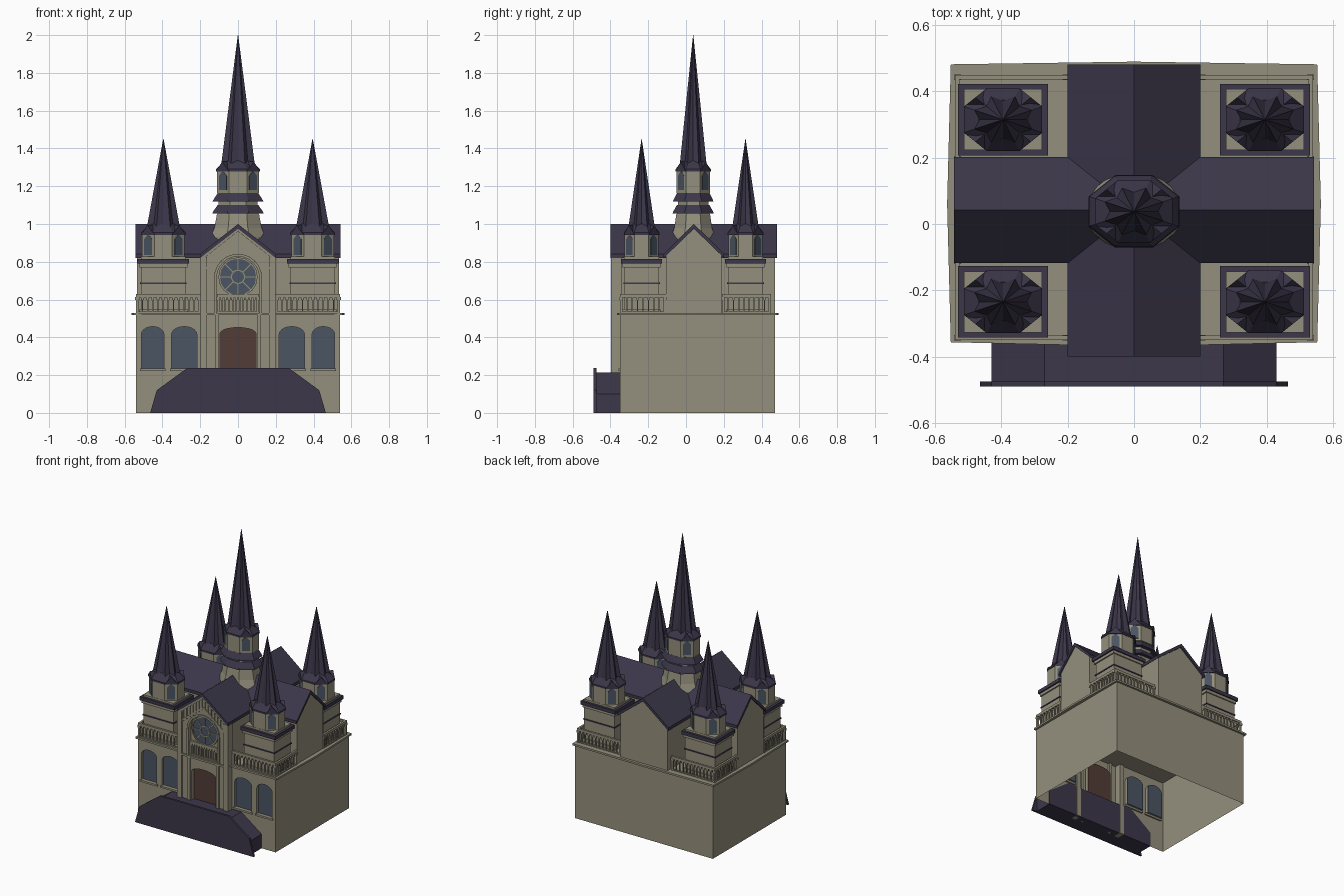
import bpy, bmesh
from math import sin, cos, pi

if "Cube" in bpy.data.objects:
    bpy.data.objects.remove(bpy.data.objects["Cube"])

def material(name, rgb):
    m = bpy.data.materials.new(name)
    m.diffuse_color = (*rgb, 1)
    m.use_nodes = True
    m.node_tree.nodes["Principled BSDF"].inputs["Base Color"].default_value = m.diffuse_color
    return m

STONE = material("stone", (0.30, 0.28, 0.205))
SLATE = material("slate", (0.045, 0.038, 0.068))
GLASS = material("glass", (0.07, 0.09, 0.125))
WOOD = material("wood", (0.085, 0.045, 0.038))


class Part:
    """Collects lofted solids into one named object."""
    def __init__(self, name, mat):
        self.name, self.mat, self.bm = name, mat, bmesh.new()

    def loft(self, *loops):
        rings = [[self.bm.verts.new(p) for p in l] for l in loops]
        n = len(rings[0])
        for a, b in zip(rings, rings[1:]):
            for i in range(n):
                j = (i + 1) % n
                self.bm.faces.new((a[i], a[j], b[j], b[i]))
        self.bm.faces.new(rings[0][::-1])
        self.bm.faces.new(rings[-1])

    def prism(self, axis, pts, lo, hi):
        put = {'x': lambda p, d: (d, p[0], p[1]), 'y': lambda p, d: (p[0], d, p[1]),
               'z': lambda p, d: (p[0], p[1], d)}[axis]
        self.loft([put(p, lo) for p in pts], [put(p, hi) for p in pts])

    def box(self, x0, x1, y0, y1, z0, z1):
        self.prism('z', [(x0, y0), (x1, y0), (x1, y1), (x0, y1)], z0, z1)

    def bar(self, p, q, w, y0, y1):
        dx, dz = q[0] - p[0], q[1] - p[1]
        l = (dx * dx + dz * dz) ** 0.5
        ox, oz = -dz / l * w / 2, dx / l * w / 2
        self.prism('y', [(p[0] + ox, p[1] + oz), (q[0] + ox, q[1] + oz),
                         (q[0] - ox, q[1] - oz), (p[0] - ox, p[1] - oz)], y0, y1)

    def done(self):
        bmesh.ops.recalc_face_normals(self.bm, faces=self.bm.faces)
        me = bpy.data.meshes.new(self.name)
        self.bm.to_mesh(me)
        me.materials.append(self.mat)
        ob = bpy.data.objects.new(self.name, me)
        bpy.context.collection.objects.link(ob)
        return ob


def arch(cx, hw, z0, zs, z1, n=10):
    return [(cx - hw, z0), (cx + hw, z0)] + \
        [(cx + hw * cos(pi * i / n), zs + (z1 - zs) * sin(pi * i / n)) for i in range(n + 1)]

def octagon(cx, cy, hw, z, star=None):
    n, r = (16, hw / cos(pi / 8)) if star else (8, hw / cos(pi / 8))
    return [(cx + r * (star if star and i % 2 else 1) * cos(pi / 8 + 2 * pi * i / n),
             cy + 0.8 * r * (star if star and i % 2 else 1) * sin(pi / 8 + 2 * pi * i / n), z)
            for i in range(n)]

def carve(ob, cutter, open_bottom=False):
    mod = ob.modifiers.new("carve", 'BOOLEAN')
    mod.operation, mod.solver, mod.object = 'DIFFERENCE', 'EXACT', cutter
    me = bpy.data.meshes.new_from_object(ob.evaluated_get(bpy.context.evaluated_depsgraph_get()))
    ob.modifiers.clear()
    ob.data = me
    bpy.data.objects.remove(cutter)
    if open_bottom:
        bm = bmesh.new()
        bm.from_mesh(me)
        bmesh.ops.delete(bm, geom=[f for f in bm.faces if f.normal.z < -0.9
                                   and f.calc_center_median().z < 0.01], context='FACES')
        bm.to_mesh(me)


# Lower hall with projecting centre bay, pocketed for windows and door
hall = Part("hall", STONE)
hall.prism('z', [(-.54, -.35), (-.19, -.35), (-.19, -.385), (.19, -.385), (.19, -.35),
                 (.54, -.35), (.54, .47), (-.54, .47)], 0, .52)
hall_ob = hall.done()
cut = Part("opening_cutter", STONE)
panes, door = Part("front_windows", GLASS), Part("door", WOOD)
sills = Part("window_sills", STONE)
for s in (-1, 1):
    for cx, hw in ((.285, .067), (.452, .06)):
        cut.prism('y', arch(s * cx, hw, .235, .415, .457), -.4, -.33)
        panes.prism('y', arch(s * cx, hw, .235, .415, .457), -.333, -.327)
        sills.box(s * cx - hw - .008, s * cx + hw + .008, -.358, -.34, .222, .235)
cut.prism('y', arch(0, .095, .05, .42, .452), -.42, -.355)
door.prism('y', arch(0, .095, .05, .42, .452), -.358, -.352)
for p in (panes, door, sills):
    p.done()
carve(hall_ob, cut.done(), True)

# Porch block and its front plate
porch = Part("porch", SLATE)
for pts, a, b in (([(.43, 0), (.43, .1), (.27, .215)], -.476, -.345),
                  ([(.465, 0), (.43, .12), (.27, .237)], -.49, -.475)):
    porch.prism('y', pts + [(-x, z) for x, z in pts[::-1]], a, b)
porch.done()

# Ledge around the hall top
ledge = Part("ledge", STONE)
ledge.prism('z', [(-.553, -.357), (-.2, -.365), (.2, -.365), (.553, -.357), (.564, .06),
                  (.553, .482), (0, .49), (-.553, .482), (-.564, .06)], .517, .53)
ledge.box(-.2, .2, -.396, -.36, .517, .53)
ledge.done()

# Cross-shaped upper walls; the nave front has an arched recess
nave = Part("nave_walls", STONE)
nave.prism('y', [(-.185, .52), (.185, .52), (.185, .84), (0, .985), (-.185, .84)], -.385, .47)
nave_ob = nave.done()
cut = Part("recess_cutter", STONE)
cut.prism('y', arch(0, .115, .535, .715, .83, 16), -.42, -.36)
carve(nave_ob, cut.done())
transept = Part("transept_walls", STONE)
transept.prism('x', [(-.105, .52), (.188, .52), (.188, .84), (.042, .985), (-.105, .84)], -.535, .535)
transept.done()

# Crossing gable roofs
roof = Part("roofs", SLATE)
for axis, c, h, a, b in (('y', 0, .2, -.4, .482), ('x', .042, .16, -.543, .543)):
    roof.prism(axis, [(c - h, .842), (c, 1.0), (c + h, .842), (c + h, .82), (c, .975), (c - h, .82)], a, b)
roof.done()

# Front gable trim: pilasters, raking moulding and small ribs
trim = Part("front_trim", STONE)
for s in (-1, 1):
    trim.box(s * .182 - .017, s * .182 + .017, -.397, -.34, 0, .825)
    trim.box(s * .113 - .01, s * .113 + .01, -.393, -.37, 0, .517)
    trim.bar((0, .972), (s * .19, .822), .018, -.396, -.38)
    trim.bar((0, .895), (s * .165, .765), .01, -.392, -.38)
    for i in range(7):
        x = .012 + i * .024
        trim.box(s * x - .004, s * x + .004, -.391, -.38, .885 - x * .79, .965 - x * .79)
a = [(.12 * cos(pi * i / 12), .715 + .12 * sin(pi * i / 12)) for i in range(13)]
a = [(.12, .53)] + a + [(-.12, .53)]
for p, q in zip(a, a[1:]):
    trim.bar(p, q, .014, -.393, -.38)
trim.done()

# Rose window with tracery
C = (0, .72)
ring = lambda r, n=16: [(C[0] + r * cos(2 * pi * i / n), C[1] + r * sin(2 * pi * i / n)) for i in range(n)]
rose = Part("rose_window", GLASS)
rose.prism('y', ring(.1, 24), -.367, -.355)
rose.done()
tracery = Part("rose_tracery", STONE)
for r, w in ((.1, .008), (.035, .006)):
    pts = ring(r)
    for p, q in zip(pts, pts[1:] + pts[:1]):
        tracery.bar(p, q, w, -.373, -.36)
for p, q in zip(ring(.035, 8), ring(.1, 8)):
    tracery.bar(p, q, .005, -.372, -.36)
tracery.done()

# Balustrades: corner balconies and the front arch
rail = Part("balustrades", STONE)
def balustrade(x0, x1, y0, y1, pitch=.028):
    t, n = .007, max(2, round(max(x1 - x0, y1 - y0) / pitch))
    rail.box(x0 - t, x1 + t, y0 - t, y1 + t, .612, .63)
    rail.box(x0 - t * .7, x1 + t * .7, y0 - t * .7, y1 + t * .7, .528, .537)
    for i in range(n + 1):
        x, y = x0 + (x1 - x0) * i / n, y0 + (y1 - y0) * i / n
        h = .007 if i in (0, n) else .0035
        rail.box(x - h, x + h, y - h, y + h, .53, .615)
        rail.box(x - h - .004, x + h + .004, y - h - .001, y + h + .001, .598, .613)
for s in (-1, 1):
    xs = sorted((s * .205, s * .533))
    balustrade(*xs, -.343, -.343)
    balustrade(*xs, .443, .443)
    balustrade(s * .533, s * .533, -.343, -.112)
    balustrade(s * .533, s * .533, .197, .443)
balustrade(-.105, .105, -.373, -.373, .019)
rail.done()

# Lantern tops shared by the corner turrets and the central tower
lantern, caps = Part("lantern_walls", STONE), Part("lantern_caps", SLATE)
lights, spires = Part("lantern_windows", GLASS), Part("spires", SLATE)
def lantern_top(cx, cy, hw, z0, z1, tip):
    lantern.loft(octagon(cx, cy, hw, z0), octagon(cx, cy, hw, z1))
    caps.loft(octagon(cx, cy, hw * 1.04, z1 - .012), octagon(cx, cy, hw * 1.04, z1),
              octagon(cx, cy, hw * .66, z1 + .045))
    spires.loft(octagon(cx, cy, hw * .82, z1, .78), octagon(cx, cy, .001, tip, .78))
    o = octagon(cx, cy, hw, 0)
    for k in (0, 2, 4, 6):          # windows and gablets on the diagonal faces
        p, q = o[k], o[k + 1]
        def at(t, z, f):
            x, y = p[0] + (q[0] - p[0]) * t, p[1] + (q[1] - p[1]) * t
            return (cx + (x - cx) * f, cy + (y - cy) * f, z)
        shape = [(.2, z0 + .015), (.8, z0 + .015), (.8, z1 - .035), (.5, z1 - .008), (.2, z1 - .035)]
        lights.loft([at(t, z, .95) for t, z in shape], [at(t, z, 1.02) for t, z in shape])
        tri = [(0, z1 - .012), (1, z1 - .012), (.5, z1 + .04)]
        caps.loft([at(t, z, 1.05) for t, z in tri], [at(t, z, .7) for t, z in tri])

# Corner turrets on square blocks with cornices
blocks, cornices = Part("turret_blocks", STONE), Part("turret_cornices", SLATE)
def slab(part, cx, cy, hx, hy, z0, z1):
    part.box(cx - hx, cx + hx, cy - hy, cy + hy, z0, z1)
for s in (-1, 1):
    for cy in (-.235, .315):
        cx = s * .395
        slab(blocks, cx, cy, .118, .092, .52, .828)
        slab(blocks, cx, cy, .127, .1, .77, .79)
        slab(blocks, cx, cy, .127, .1, .52, .55)
        slab(cornices, cx, cy, .136, .108, .79, .815)
        slab(cornices, cx, cy, .123, .097, .682, .69)
        lantern_top(cx, cy, .113, .82, .955, 1.45)
blocks.done()
cornices.done()

# Central tower: flared base, shaft, two skirts and lantern
TX, TY = 0, .038
base, skirts = Part("tower_base", STONE), Part("tower_skirts", SLATE)
base.loft(*[octagon(TX, TY, w, z) for w, z in
            ((.148, .85), (.145, .93), (.125, .98), (.112, 1.05), (.102, 1.06), (.102, 1.17))])
for z, w in ((1.055, .137), (1.118, .135)):
    skirts.loft(octagon(TX, TY, w, z), octagon(TX, TY, w - .006, z + .012), octagon(TX, TY, .108, z + .045))
lantern_top(TX, TY, .112, 1.165, 1.29, 2.0)
for p in (base, skirts, lantern, caps, lights, spires):
    p.done()
